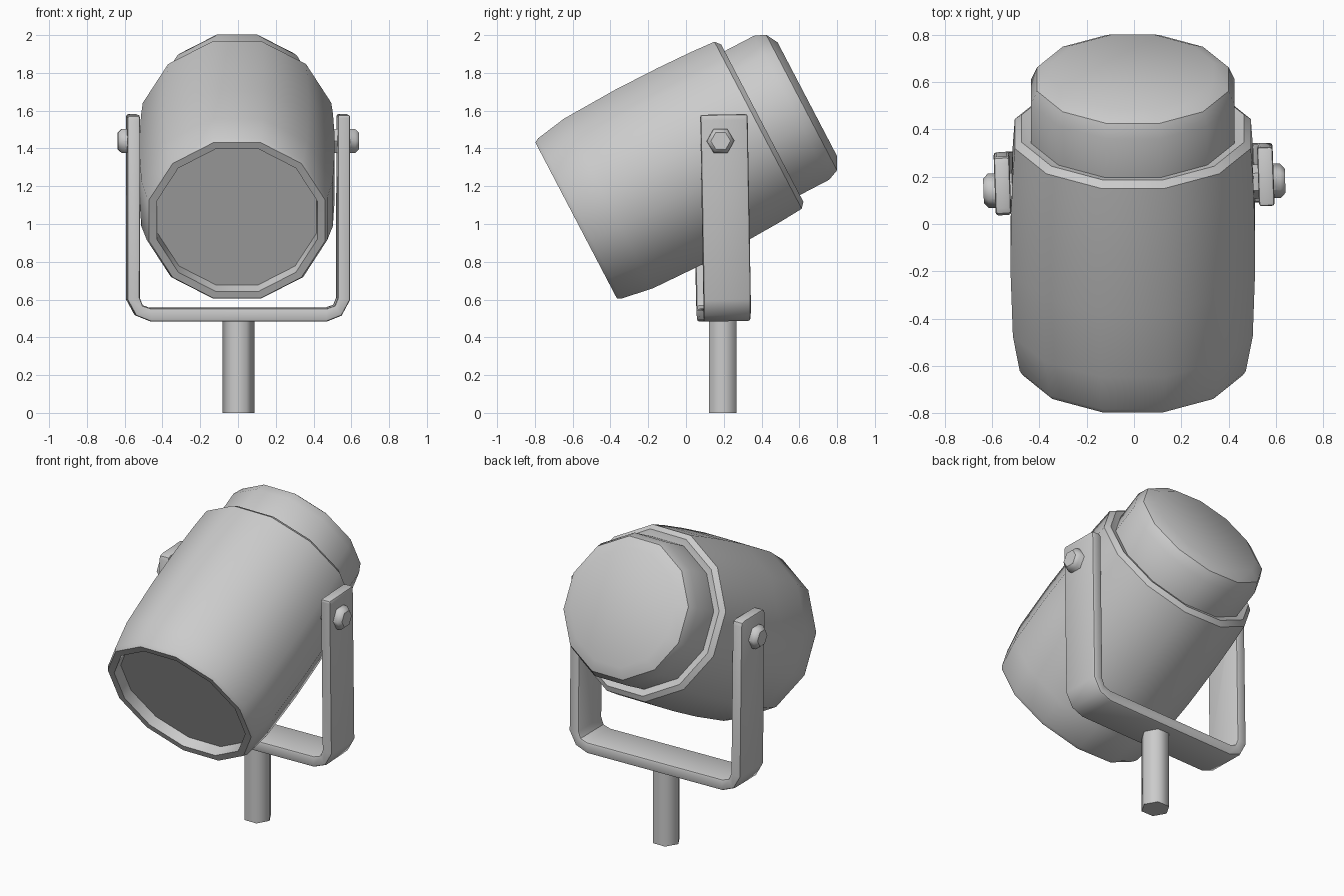
import bpy, bmesh, math
from mathutils import Matrix, Vector

if "Cube" in bpy.data.objects:
    bpy.data.objects.remove(bpy.data.objects["Cube"])


def finish(name, bm, matrix=Matrix(), angle=32):
    bmesh.ops.recalc_face_normals(bm, faces=bm.faces)
    me = bpy.data.meshes.new(name)
    bm.to_mesh(me)
    bm.free()
    me.transform(matrix)
    ob = bpy.data.objects.new(name, me)
    bpy.context.collection.objects.link(ob)
    bpy.ops.object.select_all(action='DESELECT')
    ob.select_set(True)
    bpy.context.view_layer.objects.active = ob
    bpy.ops.object.shade_smooth_by_angle(angle=math.radians(angle))
    return ob


def lathe(name, profile, sides, phase, matrix, angle=32):
    """Turn (across-flats radius, height) pairs about z; both ends are capped."""
    bm = bmesh.new()
    k = 1 / math.cos(math.pi / sides)
    rings = []
    for r, t in profile:
        angs = [phase + 2 * math.pi * i / sides for i in range(sides)]
        rings.append([bm.verts.new((r * k * math.cos(a), r * k * math.sin(a), t)) for a in angs])
    for lo, hi in zip(rings, rings[1:]):
        for i in range(sides):
            j = (i + 1) % sides
            bm.faces.new((lo[i], lo[j], hi[j], hi[i]))
    bm.faces.new(rings[0])
    bm.faces.new(rings[-1])
    return finish(name, bm, matrix, angle)


# Lamp head: twelve-sided, tilted so the lens looks forward and down
head = Matrix.Translation((-0.005, -0.58, 1.02)) @ Matrix.Rotation(math.radians(-62.4), 4, 'X')
lathe("lamp_housing", [
    (0.42, 0.065), (0.425, 0.0), (0.465, -0.002), (0.478, 0.02), (0.507, 0.19),
    (0.517, 0.5), (0.515, 0.75), (0.508, 0.95), (0.499, 1.085), (0.47, 1.11),
    (0.43, 1.10)], 12, math.radians(15), head)
lathe("rear_cap", [
    (0.43, 1.09), (0.43, 1.285), (0.405, 1.345), (0.34, 1.38)],
    12, math.radians(15), head)

# Yoke: U-shaped strap, slightly turned and leaning
yoke = (Matrix.Translation((0, 0.2, 0.49)) @ Matrix.Rotation(math.radians(2), 4, 'Z')
        @ Matrix.Rotation(math.radians(1), 4, 'X') @ Matrix.Translation((0, 0, -0.49)))
outer = [(0.59, 1.58), (0.59, 0.6), (0.545, 0.517), (0.465, 0.485)]
inner = [(0.465, 0.555), (0.508, 0.57), (0.524, 0.61), (0.524, 1.58)]
half = 0.125
bm = bmesh.new()
right = [list(zip(outer, reversed(inner)))][0]
path = right + [((-o[0], o[1]), (-i[0], i[1])) for o, i in reversed(right)]
secs = [[bm.verts.new((p[0], y, p[1])) for p, y in
         ((o, -half), (o, half), (i, half), (i, -half))] for o, i in path]
for a, b in zip(secs, secs[1:]):
    for k in range(4):
        bm.faces.new((a[k], a[(k + 1) % 4], b[(k + 1) % 4], b[k]))
bm.faces.new(secs[0])
bm.faces.new(secs[-1])
# Round the arm-top corners, then soften the long edges
bm.normal_update()
tops = [e for e in bm.edges if all(v.co.z > 1.5 for v in e.verts)
        and abs(e.verts[0].co.x - e.verts[1].co.x) > 0.01]
bmesh.ops.bevel(bm, geom=tops, offset=0.03, segments=2, profile=0.5, affect='EDGES')
bmesh.ops.recalc_face_normals(bm, faces=bm.faces)
rim = [e for e in bm.edges if e.calc_face_angle(0) > math.radians(60)]
bmesh.ops.bevel(bm, geom=rim, offset=0.012, segments=2, profile=0.5, affect='EDGES')
finish("yoke", bm, yoke, 40)

# Hexagonal pivot bolts on both arms
for name, s in (("right_bolt", 1), ("left_bolt", -1)):
    place = yoke @ Matrix.Translation((0, -0.022, 1.44)) @ Matrix.Rotation(math.radians(90 * s), 4, 'Y')
    lathe(name, [(0.063, 0.49), (0.063, 0.618), (0.045, 0.638)],
          6, math.radians(90), place, 45)

# Mounting post
lathe("post", [(0.073, 0), (0.073, 0.5)], 6, 0, Matrix.Translation((0.002, 0.195, 0)), 65)
